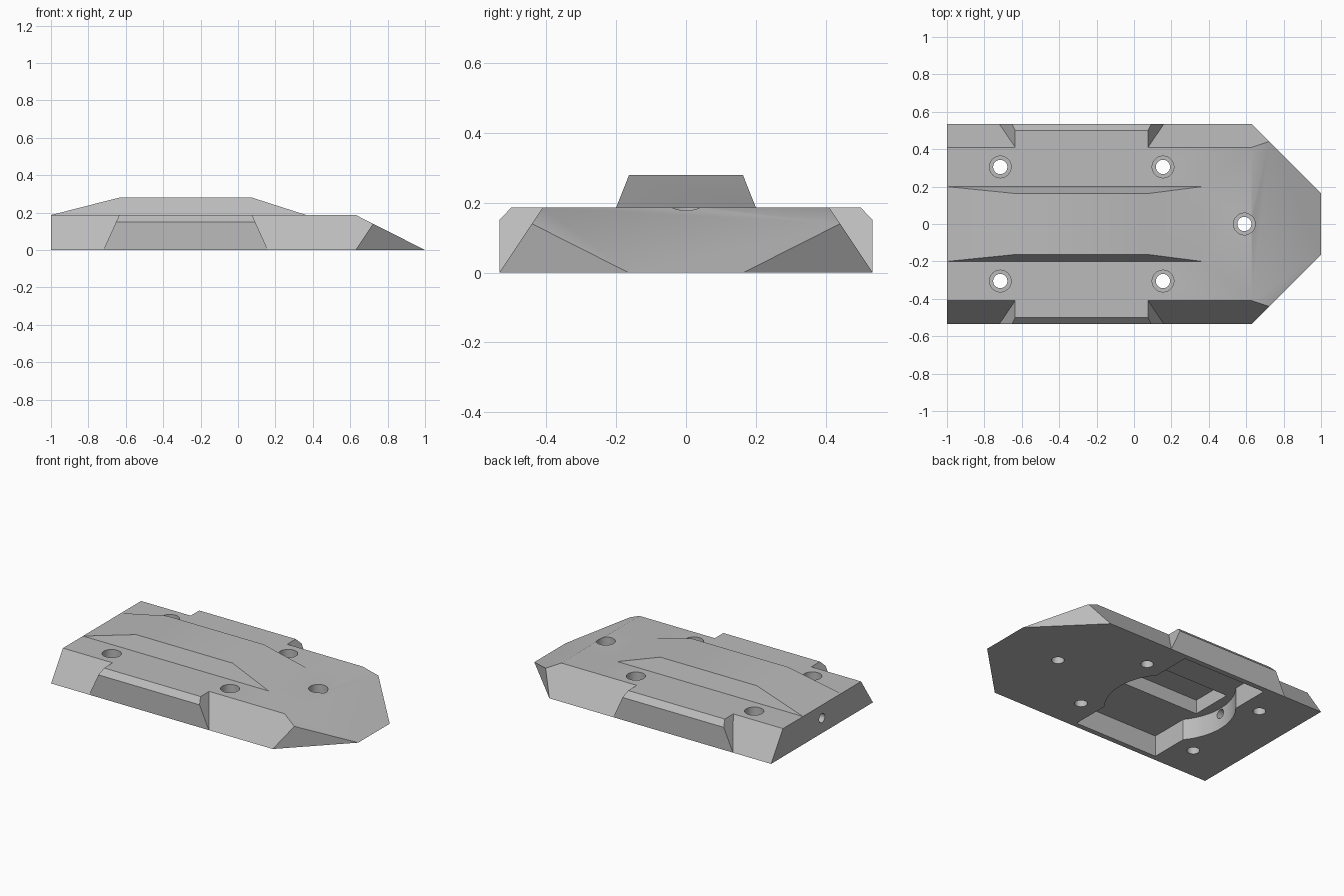
import bpy
import bmesh
from mathutils import Vector

if "Cube" in bpy.data.objects:
    bpy.data.objects.remove(bpy.data.objects["Cube"], do_unlink=True)

DECK = 0.187      # height of the flat deck
RIDGE = 0.28      # height of the central ridge
HALF = 0.535      # half width

grey = bpy.data.materials.new("plain_grey")
grey.use_nodes = True
colour = (0.5, 0.5, 0.5, 1)
grey.diffuse_color = colour
grey.node_tree.nodes["Principled BSDF"].inputs["Base Color"].default_value = colour


def add_object(name, bm):
    bmesh.ops.recalc_face_normals(bm, faces=bm.faces)
    mesh = bpy.data.meshes.new(name)
    bm.to_mesh(mesh)
    bm.free()
    obj = bpy.data.objects.new(name, mesh)
    bpy.context.collection.objects.link(obj)
    mesh.materials.append(grey)
    return obj


def prism(name, half_profile, x0, x1, planes=()):
    """Mirror a (y, z) half profile, extrude it along x, then trim by planes."""
    bm = bmesh.new()
    outline = half_profile + [(-y, z) for y, z in reversed(half_profile)]
    face = bm.faces.new([bm.verts.new((x0, y, z)) for y, z in outline])
    new = bmesh.ops.extrude_face_region(bm, geom=[face])["geom"]
    verts = [v for v in new if isinstance(v, bmesh.types.BMVert)]
    bmesh.ops.translate(bm, verts=verts, vec=(x1 - x0, 0, 0))
    for point, normal in planes:
        geom = bm.verts[:] + bm.edges[:] + bm.faces[:]
        cut = bmesh.ops.bisect_plane(bm, geom=geom, dist=1e-5, plane_co=point,
                                     plane_no=normal, clear_outer=True)["geom_cut"]
        edges = [e for e in cut if isinstance(e, bmesh.types.BMEdge)]
        bmesh.ops.holes_fill(bm, edges=[e for e in edges if e.is_boundary])
    return add_object(name, bm)


def slope(x0, z0, x1, z1):
    """Plane through two points in the side profile, facing up."""
    return (x0, 0, z0), Vector((z0 - z1, 0, x1 - x0))


def cylinder(name, radius, depth, centre, along_x=False, segments=48):
    bm = bmesh.new()
    bmesh.ops.create_cone(bm, cap_ends=True, segments=segments, radius1=radius,
                          radius2=radius, depth=depth)
    if along_x:
        for v in bm.verts:
            v.co = (v.co.z, v.co.x, v.co.y)
    bmesh.ops.translate(bm, verts=bm.verts, vec=centre)
    return add_object(name, bm)


def combine(target, tool, operation):
    mod = target.modifiers.new(operation.lower(), "BOOLEAN")
    mod.operation = operation
    mod.solver = "EXACT"
    mod.object = tool
    bpy.context.view_layer.objects.active = target
    bpy.ops.object.modifier_apply(modifier=mod.name)
    bpy.data.objects.remove(tool, do_unlink=True)


# Sloped body with wedge nose and clipped corners
corners = [((0.63, s * HALF, 0), Vector((1, s, 0))) for s in (1, -1)]
plate = prism("base_plate", [(HALF, 0), (0.41, DECK)], -1, 1,
              [slope(0.63, DECK, 1, 0)] + corners)

# Side blocks with chamfered upper edges
side_blocks = prism("side_blocks", [(HALF, 0), (HALF, 0.15), (0.5, DECK)], -0.72, 0.16,
                    [slope(-0.72, 0, -0.635, DECK), slope(0.075, DECK, 0.16, 0)])
combine(plate, side_blocks, "UNION")

# Central ridge with ramped ends
ridge = prism("ridge", [(0.2, 0.1), (0.2, DECK), (0.163, RIDGE)], -1, 0.365,
              [slope(-1, DECK, -0.635, RIDGE), slope(0.075, RIDGE, 0.365, DECK)])
combine(plate, ridge, "UNION")

# Underside pocket, round bulges and the deeper channel below the ridge
pocket = prism("pocket", [(0.5, -0.1), (0.5, 0.138)], -0.585, 0.025)
bulge = cylinder("pocket_bulge", 0.39, 0.238, (-0.28, 0, 0.019), segments=96)
combine(pocket, bulge, "UNION")
channel = prism("channel", [(0.14, 0), (0.14, 0.23)], -0.6, 0.04)
combine(pocket, channel, "UNION")
combine(plate, pocket, "DIFFERENCE")

# Counterbored screw holes
for x, y in [(-0.715, 0.305), (-0.715, -0.305), (0.155, 0.305), (0.155, -0.305), (0.59, 0)]:
    combine(plate, cylinder("screw_hole", 0.038, 1, (x, y, 0)), "DIFFERENCE")
    combine(plate, cylinder("counterbore", 0.058, 0.4, (x, y, 0.28)), "DIFFERENCE")

# Cable hole through the rear wall
combine(plate, cylinder("cable_hole", 0.03, 0.6, (-0.9, 0, 0.1), along_x=True), "DIFFERENCE")

bpy.ops.object.select_all(action="DESELECT")
plate.select_set(True)
bpy.context.view_layer.objects.active = plate
bpy.ops.object.shade_smooth_by_angle()
